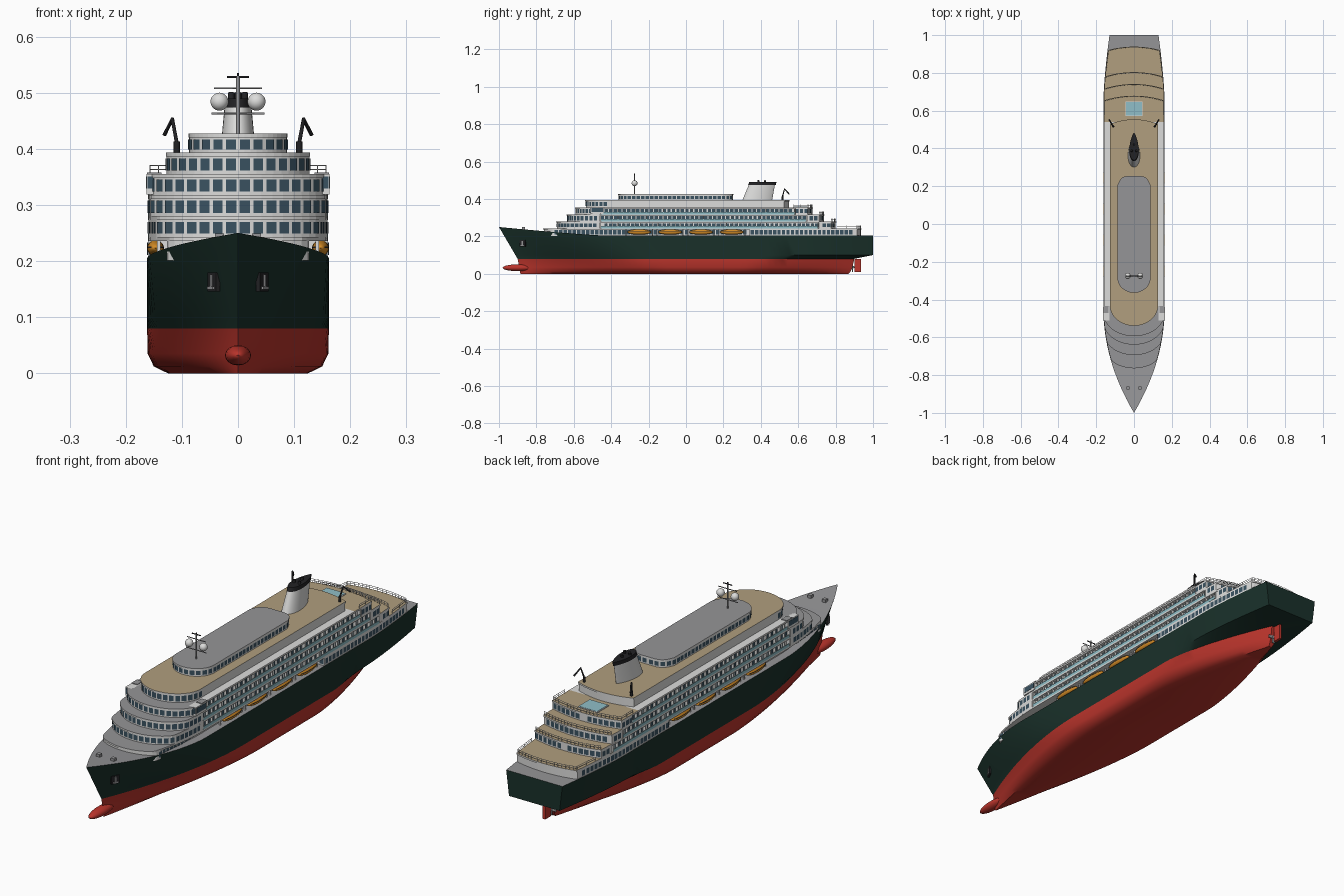
import bpy, bmesh, math
from mathutils import Matrix, Vector

if "Cube" in bpy.data.objects:
    bpy.data.objects.remove(bpy.data.objects["Cube"])


def material(name, r, g, b):
    m = bpy.data.materials.new(name)
    m.use_nodes = True
    m.diffuse_color = (r, g, b, 1)
    m.node_tree.nodes["Principled BSDF"].inputs["Base Color"].default_value = (r, g, b, 1)
    return m


GREEN = material("dark green hull", .010, .030, .023)
RED = material("red bottom", .50, .035, .025)
WHITE = material("white paint", .72, .72, .71)
GREY = material("grey deck", .30, .30, .31)
TAN = material("tan decking", .44, .345, .21)
GLASS = material("dark blue glass", .042, .085, .12)
AQUA = material("pale blue", .28, .52, .58)
ORANGE = material("lifeboat orange", .68, .27, .02)
BLACK = material("black", .016, .016, .018)


# ---- helpers ----
def finish(name, bm, mats, smooth=False):
    me = bpy.data.meshes.new(name)
    bm.to_mesh(me)
    bm.free()
    ob = bpy.data.objects.new(name, me)
    bpy.context.collection.objects.link(ob)
    for m in mats:
        me.materials.append(m)
    if smooth:
        bpy.ops.object.select_all(action='DESELECT')
        ob.select_set(True)
        bpy.context.view_layer.objects.active = ob
        bpy.ops.object.shade_smooth_by_angle(angle=math.radians(40))
    return ob


def boxes(name, items, mat):
    """items: (centre, size, turn about z)"""
    bm = bmesh.new()
    for c, s, turn in items:
        mtx = Matrix.Translation(c) @ Matrix.Rotation(turn, 4, 'Z') @ Matrix.Diagonal((*s, 1))
        bmesh.ops.create_cube(bm, size=1, matrix=mtx)
    return finish(name, bm, [mat])


def sphere(name, loc, scale, mats, rule=None):
    bm = bmesh.new()
    bmesh.ops.create_uvsphere(bm, u_segments=24, v_segments=14, radius=1)
    for f in bm.faces:
        f.material_index = rule(f.calc_center_median()) if rule else 0
    bmesh.ops.transform(bm, verts=bm.verts, matrix=Matrix.Translation(loc) @ Matrix.Diagonal((*scale, 1)))
    return finish(name, bm, mats, True)


def tubes(name, paths, r, mat):
    cu = bpy.data.curves.new(name, 'CURVE')
    cu.dimensions = '3D'
    cu.bevel_depth, cu.bevel_resolution, cu.use_fill_caps = r, 1, True
    for path in paths:
        sp = cu.splines.new('POLY')
        sp.points.add(len(path) - 1)
        for p, co in zip(sp.points, path):
            p.co = (*co, 1)
    cu.materials.append(mat)
    ob = bpy.data.objects.new(name, cu)
    bpy.context.collection.objects.link(ob)


def loft(name, low, high, z0, z1, mats, rule=lambda y: 0, smooth=False):
    """Solid between two mirrored half outlines; rule picks the roof colour."""
    bm = bmesh.new()
    rings = [[bm.verts.new(c) for c in ((-a[0], a[1], z0), (a[0], a[1], z0), (b[0], b[1], z1), (-b[0], b[1], z1))]
             for a, b in zip(low, high)]
    for r, s, p, q in zip(rings, rings[1:], high, high[1:]):
        for k in range(4):
            f = bm.faces.new((r[k], r[(k + 1) % 4], s[(k + 1) % 4], s[k]))
            f.material_index = rule((p[1] + q[1]) / 2) if k == 2 else 0
    bmesh.ops.remove_doubles(bm, verts=bm.verts, dist=1e-5)
    bmesh.ops.recalc_face_normals(bm, faces=bm.faces)
    return finish(name, bm, mats, smooth)


def hull_width(y, y0=-1, y1=1, run=.55, power=2, w=.162, taper=.65, ratio=.8):
    s = min(1, max(0, (y - y0) / run))
    q = max(0, (y - taper) / (y1 - taper))
    return w * (1 - (1 - s) ** power) * (1 - (1 - ratio) * q ** 1.5)


def outline(yf, yr, w, fd, rd, step=None, power=2):
    """Half outline of a deck, bow to stern, kept inside the hull."""
    pts = [(w * math.sin(t), yf + fd * (1 - math.cos(t))) for t in (i * math.pi / 24 for i in range(13))]
    a, b = yf + fd, yr - rd
    pts += [(w, a + (b - a) * i / 30) for i in range(1, 30)]
    pts += [(w * (1 - k / 10), yr - rd * (1 - k / 10) ** power) for k in range(11)]
    pts = [(max(0, min(x, hull_width(y) - .002)), y) for x, y in pts]
    if step:
        ya, yb, inner = step
        fore = [p for p in pts if p[1] < ya]
        aft = [p for p in pts if p[1] > yb]
        pts = fore + [(fore[-1][0], ya), (inner, ya + .001), (inner, yb - .001), (aft[0][0], yb)] + aft
    return pts


def panes(name, half, z0, z1, width, gap, keep=lambda y: True):
    """Row of window plates along both sides of an outline."""
    pts = [Vector(p) for p in half]

    def at(s):
        for a, b in zip(pts, pts[1:]):
            d = (b - a).length
            if s <= d:
                return a.lerp(b, s / d) if d else a
            s -= d
        return pts[-1]
    total = sum((b - a).length for a, b in zip(pts, pts[1:]))
    bm = bmesh.new()
    s = gap / 2
    while s + width < total:
        a, b = at(s), at(s + width)
        s += width + gap
        d = b - a
        if d.length < .95 * width or not keep((a.y + b.y) / 2):
            continue
        n = Vector((d.y, -d.x)).normalized() * .002
        a, b = a + n, b + n
        for side in (1, -1):
            vs = [bm.verts.new((side * p.x, p.y, z)) for p, z in ((a, z0), (b, z0), (b, z1), (a, z1))]
            bm.faces.new(vs if side == 1 else vs[::-1])
    finish(name, bm, [GLASS])


# ---- hull: lofted through waterlines from rail to keel ----
def sheer(y):
    return .205 + .045 * max(0, (-y - .45) / .55) ** 1.2


levels = [(None, -1, 1, .55, 2, .162, .65, .8), (.10, -.912, 1, .62, 1.9, .162, .6, .72),
          (.08, -.90, .90, .70, 1.8, .162, .4, .1), (.035, -.892, .89, .75, 1.7, .161, .35, .08),
          (.012, -.888, .88, .80, 1.6, .15, .3, .07), (0, -.885, .87, .85, 1.5, .125, .25, .06)]
bm = bmesh.new()
rings, N, K = [], 56, len(levels)
for i in range(N + 1):
    half = []
    for z, y0, y1, *shape in levels:
        y = y0 + (y1 - y0) * i / N
        half.append((hull_width(y, y0, y1, *shape), y, sheer(y) if z is None else z))
    rings.append([bm.verts.new(p) for p in half] + [bm.verts.new((-x, y, z)) for x, y, z in reversed(half)])
for r, s in zip(rings, rings[1:]):
    for k in range(2 * K):
        f = bm.faces.new((r[k], r[(k + 1) % (2 * K)], s[(k + 1) % (2 * K)], s[k]))
        f.material_index = 2 if k == 2 * K - 1 else int(2 <= k <= 2 * K - 4)
for k in range(K - 1):
    e = rings[-1]
    f = bm.faces.new((e[k], e[k + 1], e[2 * K - 2 - k], e[2 * K - 1 - k]))
    f.material_index = int(k >= 2)
bmesh.ops.remove_doubles(bm, verts=bm.verts, dist=1e-5)
bmesh.ops.recalc_face_normals(bm, faces=bm.faces)
finish("hull", bm, [GREEN, RED, GREY], True)

sphere("bulbous_bow", (0, -.90, .032), (.023, .08, .018), [RED])
boxes("rudder", [((0, .918, .044), (.012, .036, .068), 0)], RED)
sphere("propeller_hub", (0, .888, .035), (.007, .014, .007), [GREY])
boxes("propeller_blades", [((0, .89, .035), (.05, .004, .012), 0), ((0, .89, .035), (.012, .004, .05), 0)], GREY)

# ---- superstructure decks ----
Z = [.205, .243, .28, .318, .355, .393, .427]
front = [-.76, -.69, -.635, -.59, -.535, -.36]
rear = [.935, .80, .737, .675, .55, .25]
for i in range(6):
    z0, z1 = Z[i], Z[i + 1]
    w = (.16, .16, .16, .16, .127, .087)[i]
    fd = (.12, .12, .12, .12, .11, .08)[i]
    rd = .05 if i == 5 else .025
    step = (-.69, .34, .126) if i == 0 else (-.46, rear[i] - .09, .147) if i < 4 else None
    power = 5 if i == 5 else 2
    wall = outline(front[i], rear[i], w, fd, rd, step, power)
    roof = outline(front[i] - .004, rear[i] + .004, w + .001, fd, rd, None, power)
    loft(f"deck_{i}_walls", wall, wall, z0 - .004, z1 - .006, [WHITE])
    if i < 4:
        rule = lambda y: 1 if y < -.42 else 2 if y > .53 else 0
    else:
        rule = lambda y: 2 if i == 4 else 1
    loft(f"deck_{i}_roof", roof, roof, z1 - .007, z1, [WHITE, GREY, TAN], rule)
    keep = {0: lambda y: -.7 < y < .9, 4: lambda y: y < -.42}.get(i, lambda y: True)
    panes(f"deck_{i}_windows", wall, z0 + .006, z1 - .010, .018, .006, keep)
    # balconies with dividers and glass fronts
    if 1 <= i <= 3:
        a, b = -.455, rear[i] - .095
        n = int((b - a) / .03)
        boxes(f"deck_{i}_balcony_dividers", [((s * .153, a + (b - a) * k / n, (z0 + z1) / 2), (.012, .003, z1 - z0 - .004), 0)
                                            for k in range(n + 1) for s in (-1, 1)], WHITE)
        boxes(f"deck_{i}_balcony_glass", [((s * .159, (a + b) / 2, z0 + .006), (.002, b - a, .012), 0) for s in (-1, 1)], AQUA)
    # stern terrace railings
    if i < 4:
        edge = [(x - .003, y - .003) for x, y in roof if y > rear[i + 1] and x > .004]
        loop = edge + [(-x, y) for x, y in reversed(edge)]
        rails = [[(x, y, z1 + h) for x, y in loop] for h in (.008, .015)]
        rails += [[(x, y, z1), (x, y, z1 + .015)] for x, y in loop]
        tubes(f"deck_{i}_railing", rails, .0009, WHITE)

# ---- bridge wings ----
for s, side in ((1, "left"), (-1, "right")):
    boxes(f"{side}_bridge_wing", [((s * .147, -.475, .337), (.032, .07, .036), 0)], WHITE)
    boxes(f"{side}_bridge_wing_glass", [((s * .151, -.511, .340), (.021, .003, .022), 0),
                                       ((s * .163, -.475, .340), (.002, .06, .022), 0)], GLASS)
    boxes(f"{side}_bridge_wing_roof", [((s * .149, -.452, .356), (.026, .036, .003), 0)], GREY)

# ---- lifeboats and davits ----
    for k in range(4):
        y = -.25 + .165 * k
        sphere(f"{side}_lifeboat_{k + 1}", (s * .147, y, .223), (.015, .063, .014), [ORANGE, BLACK],
               lambda c: int(0 < c.z < .25 and abs(c.y) < .8))
        boxes(f"{side}_davits_{k + 1}", [((s * .141, y + d, .223), (.006, .005, .036), 0) for d in (-.07, .07)], WHITE)

# ---- anchors ----
    turn = -s * math.atan2(.45, .9)
    boxes(f"{side}_anchor_pocket", [((s * .043, -.873, .163), (.008, .034, .034), turn)], BLACK)
    boxes(f"{side}_anchor", [((s * .046, -.874, .163), (.008, .007, .026), turn),
                             ((s * .046, -.874, .152), (.009, .022, .006), turn)], GREY)
    boxes(f"{side}_bollard", [((s * .033, -.868, .242), (.016, .016, .014), 0)], GREY)

# ---- deck cranes ----
    x = s * .109
    tubes(f"{side}_crane_post", [[(x, .515, .39), (x, .515, .413)]], .006, BLACK)
    tubes(f"{side}_crane_arm", [[(x, .515, .41), (s * .117, .527, .453), (s * .131, .552, .425)]], .0038, BLACK)

# ---- pool ----
boxes("pool_rim", [((0, .61, .356), (.09, .078, .004), 0)], WHITE)
boxes("pool_water", [((0, .61, .357), (.084, .072, .004), 0)], AQUA)


# ---- funnel ----
def teardrop(a, b, w):
    return [(1.15 * w * math.sin(t) * math.cos(t / 2) ** .6 if 0 < i < 20 else 0, (a + b) / 2 - (b - a) / 2 * math.cos(t))
            for i in range(21) for t in [math.pi * i / 20]]


loft("funnel", teardrop(.30, .46, .033), teardrop(.335, .475, .025), .39, .474, [WHITE], smooth=True)
loft("funnel_cap", teardrop(.332, .480, .026), teardrop(.338, .484, .025), .474, .49, [BLACK], smooth=True)
tubes("funnel_pipes", [[(x, y, .485), (x, y + .004, .50)] for x, y in ((-.012, .385), (.012, .385), (0, .42))], .006, BLACK)

# ---- radar mast ----
ym = -.275
tubes("mast", [[(0, ym, .425), (0, ym, .53)]], .0035, GREY)
tubes("mast_yards", [[(-a, ym, z), (a, ym, z)] for a, z in ((.047, .463), (.043, .508))], .0018, GREY)
tubes("mast_top", [[(-.02, ym, .528), (.02, ym, .528)], [(0, ym, .52), (0, ym, .535)]], .0022, BLACK)
for s, side in ((1, "left"), (-1, "right")):
    sphere(f"{side}_radar_dome", (s * .033, ym, .484), (.016,) * 3, [WHITE])
